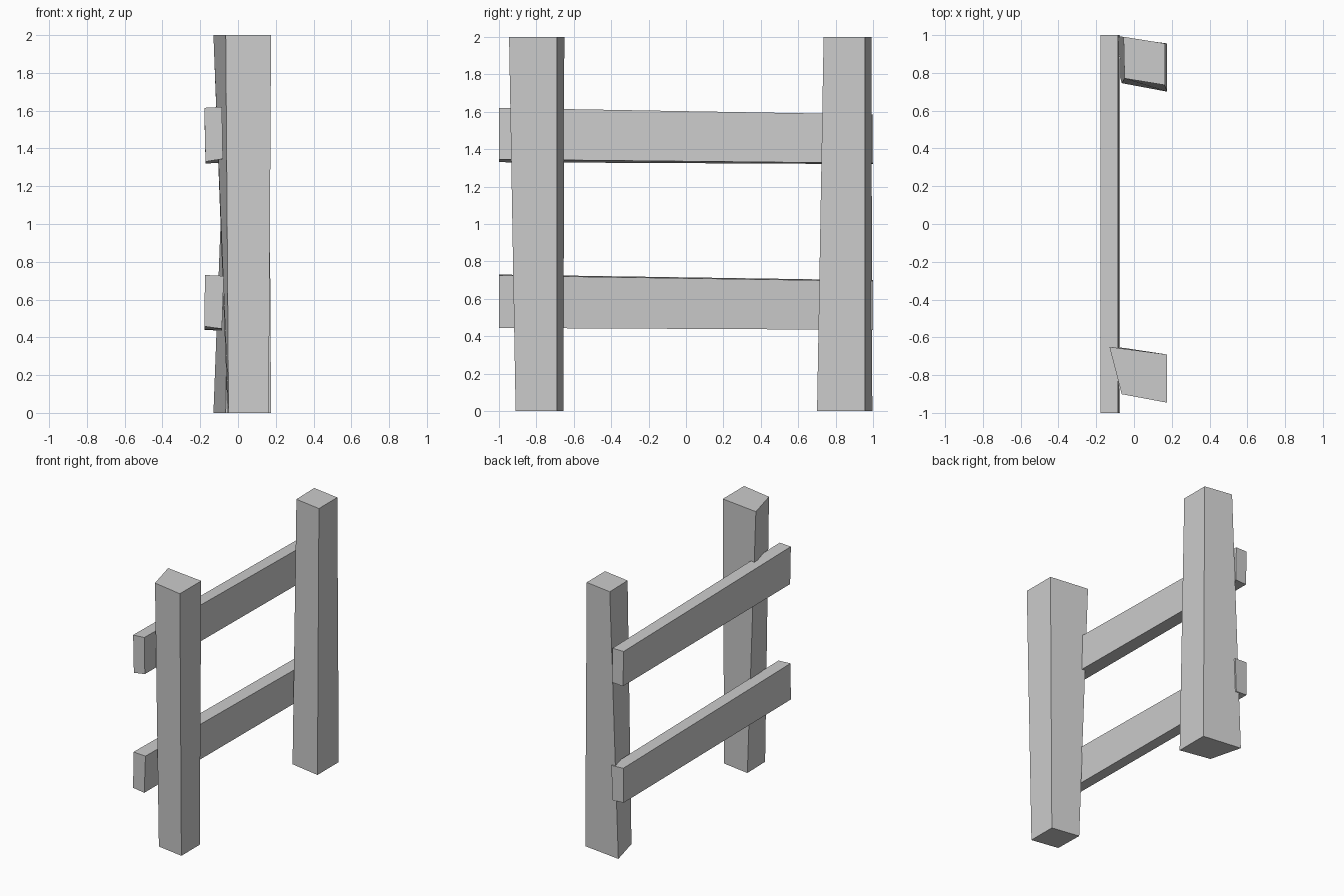
import bpy, bmesh

if "Cube" in bpy.data.objects:
    bpy.data.objects.remove(bpy.data.objects["Cube"])


def loft(name, ring_a, ring_b):
    """Solid four-sided beam between two end outlines."""
    bm = bmesh.new()
    a = [bm.verts.new(p) for p in ring_a]
    b = [bm.verts.new(p) for p in ring_b]
    bm.faces.new(a)
    bm.faces.new(b)
    for i in range(4):
        j = (i + 1) % 4
        bm.faces.new((a[i], a[j], b[j], b[i]))
    bmesh.ops.recalc_face_normals(bm, faces=bm.faces)
    me = bpy.data.meshes.new(name)
    bm.to_mesh(me)
    bm.free()
    ob = bpy.data.objects.new(name, me)
    bpy.context.collection.objects.link(ob)
    return ob


# Posts: one uneven tapered outline, turned upside down for the back post
wide = [(-0.13, -0.65), (0.175, -0.69), (0.175, -0.945), (-0.065, -0.90)]
narrow = [(-0.055, -0.655), (0.163, -0.69), (0.163, -0.91), (-0.05, -0.875)]


def post(name, bottom, top, dy):
    loft(name, [(x, y + dy, 0) for x, y in bottom],
         [(x, y + dy, 2) for x, y in top])


post("front_post", narrow, wide, 0)
post("back_post", wide, narrow, 1.645)


# Rails: slightly skewed planks, end outlines given as (x, z)
def rail(name, front, back):
    loft(name, [(x, -1, z) for x, z in front], [(x, 1, z) for x, z in back])


rail("upper_rail",
     [(-0.178, 1.615), (-0.085, 1.62), (-0.08, 1.345), (-0.172, 1.33)],
     [(-0.178, 1.585), (-0.085, 1.585), (-0.08, 1.325), (-0.172, 1.32)])
rail("lower_rail",
     [(-0.175, 0.73), (-0.075, 0.725), (-0.085, 0.445), (-0.178, 0.458)],
     [(-0.175, 0.70), (-0.075, 0.695), (-0.085, 0.435), (-0.178, 0.44)])
